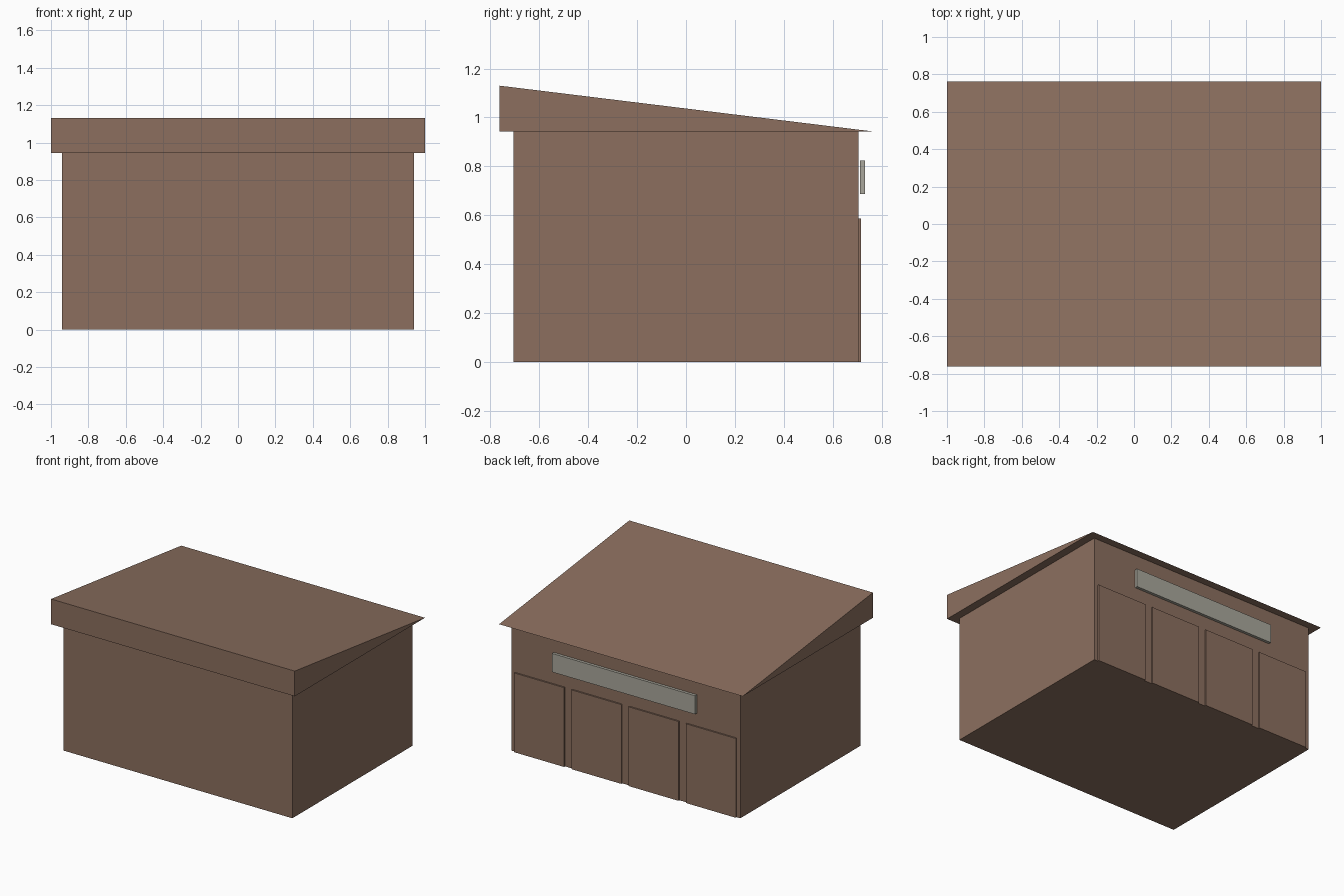
import bpy, bmesh
from mathutils import Matrix, Vector

if "Cube" in bpy.data.objects:
    bpy.data.objects.remove(bpy.data.objects["Cube"])


def material(name, srgb):
    m = bpy.data.materials.new(name)
    m.diffuse_color = [((c + 0.055) / 1.055) ** 2.4 for c in srgb] + [1.0]
    m.use_nodes = True
    m.node_tree.nodes["Principled BSDF"].inputs["Base Color"].default_value = m.diffuse_color
    return m


brown = material("brown wood", (0.548, 0.436, 0.372))
grey = material("light grey", (0.665, 0.655, 0.61))


def finish(name, bm, mat):
    bmesh.ops.recalc_face_normals(bm, faces=bm.faces)
    me = bpy.data.meshes.new(name)
    bm.to_mesh(me)
    bm.free()
    me.materials.append(mat)
    ob = bpy.data.objects.new(name, me)
    bpy.context.collection.objects.link(ob)
    return ob


def box(name, lo, hi, mat):
    lo, hi = Vector(lo), Vector(hi)
    bm = bmesh.new()
    bmesh.ops.create_cube(bm, size=1, matrix=Matrix.Translation((lo + hi) / 2)
                          @ Matrix.Diagonal((*(hi - lo), 1)))
    return finish(name, bm, mat)


HALF_X, HALF_Y, WALL_H = 0.94, 0.705, 0.943

# Walls
box("walls", (-HALF_X, -HALF_Y, 0), (HALF_X, HALF_Y, WALL_H), brown)

# Wedge roof: side profile extruded across the width
bm = bmesh.new()
profile = [(-0.763, WALL_H), (0.763, WALL_H), (-0.763, 1.13)]
face = bm.faces.new([bm.verts.new((-1, y, z)) for y, z in profile])
ext = bmesh.ops.extrude_face_region(bm, geom=[face], use_keep_orig=True)
bmesh.ops.translate(bm, vec=(2, 0, 0),
                    verts=[g for g in ext["geom"] if isinstance(g, bmesh.types.BMVert)])
finish("sloped_roof", bm, brown)

# Four door panels along the back wall
for i in range(4):
    x = (i - 1.5) * 0.47
    box(f"door_{i + 1}", (x - 0.205, HALF_Y - 0.005, 0), (x + 0.205, 0.716, 0.588), brown)

# Blank sign board just off the back wall
box("sign_board", (-0.587, 0.711, 0.687), (0.587, 0.732, 0.825), grey)
